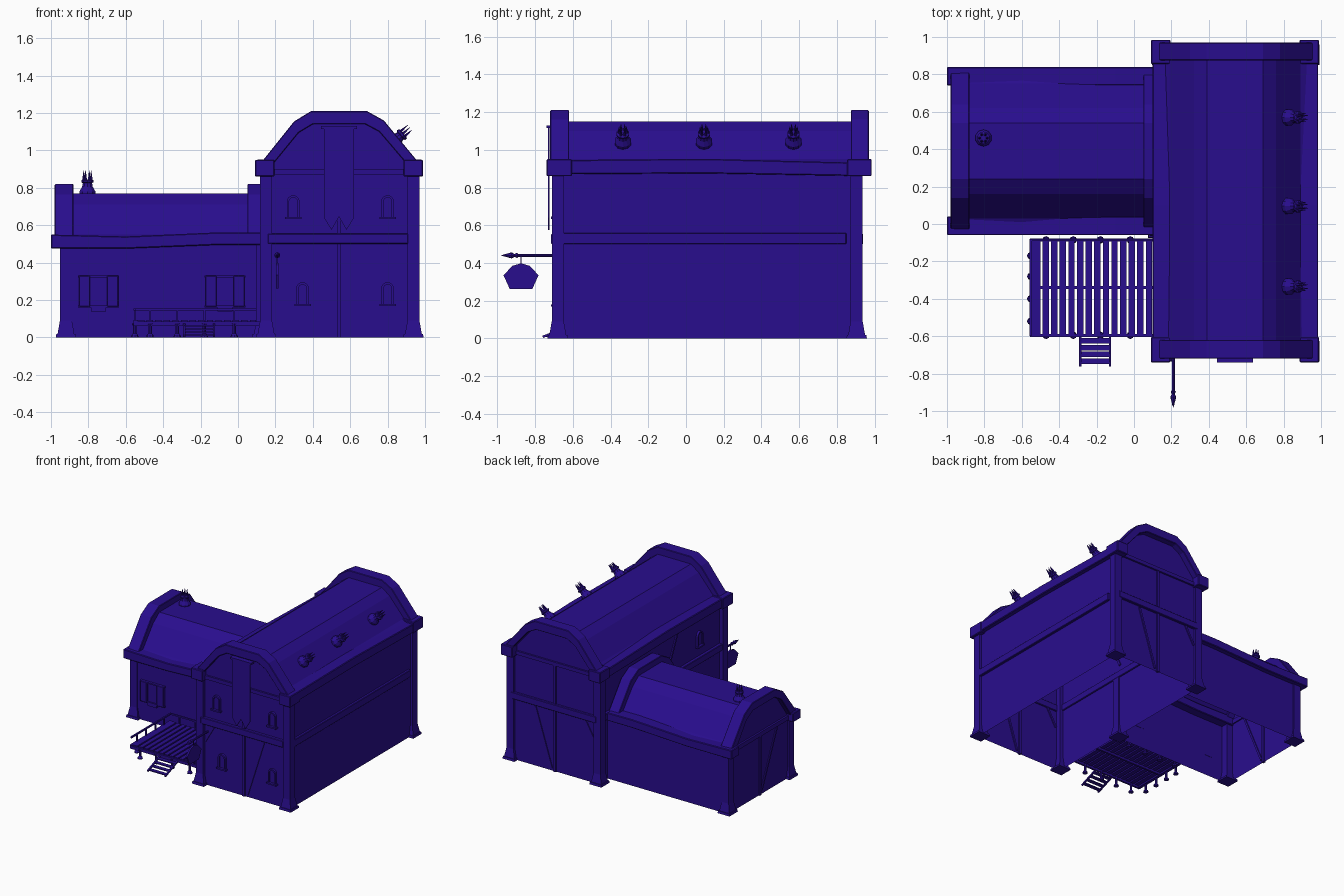
import bpy, bmesh, math
from mathutils import Vector, Matrix

mat = bpy.data.materials.new("indigo")
mat.diffuse_color = (0.022, 0.004, 0.27, 1)


def finish(name, bm, bevel=0):
    bmesh.ops.recalc_face_normals(bm, faces=bm.faces)
    me = bpy.data.meshes.new(name)
    bm.to_mesh(me)
    bm.free()
    me.materials.append(mat)
    ob = bpy.data.objects.new(name, me)
    bpy.context.collection.objects.link(ob)
    if bevel:
        m = ob.modifiers.new("bevel", 'BEVEL')
        m.width, m.segments = bevel, 1
    return ob


def prism(name, pts, axis, a, b, skip_last=False, caps=(True, True), bevel=0):
    """Extrude a profile: axis 'y' takes (x, z), 'x' takes (y, z), 'z' takes (x, y)."""
    place = {'y': lambda p, t: (p[0], t, p[1]),
             'x': lambda p, t: (t, p[0], p[1]),
             'z': lambda p, t: (p[0], p[1], t)}[axis]
    bm = bmesh.new()
    A = [bm.verts.new(place(p, a)) for p in pts]
    B = [bm.verts.new(place(p, b)) for p in pts]
    n = len(pts)
    for i in range(n - 1 if skip_last else n):
        j = (i + 1) % n
        bm.faces.new((A[i], A[j], B[j], B[i]))
    if caps[0]:
        bm.faces.new(A)
    if caps[1]:
        bm.faces.new(B[::-1])
    return finish(name, bm, bevel)


def box(name, x0, x1, y0, y1, z0, z1, bevel=0):
    return prism(name, [(x0, y0), (x1, y0), (x1, y1), (x0, y1)], 'z', z0, z1, bevel=bevel)


def beam(name, p, q, w):
    p, q = Vector(p), Vector(q)
    bm = bmesh.new()
    rot = (q - p).to_track_quat('Z', 'Y').to_matrix().to_4x4()
    bmesh.ops.create_cube(bm, size=1, matrix=Matrix.Translation((p + q) / 2) @ rot
                          @ Matrix.Diagonal((w, w, (q - p).length, 1)))
    return finish(name, bm)


def lathe(name, prof, loc, axis=(0, 0, 1), sides=10, spikes=0):
    """Revolve (radius, height) points about an axis, optionally with a crown of spikes."""
    M = Matrix.Translation(loc) @ Vector(axis).to_track_quat('Z', 'Y').to_matrix().to_4x4()
    bm = bmesh.new()
    for (r0, h0), (r1, h1) in zip(prof, prof[1:]):
        bmesh.ops.create_cone(bm, cap_ends=True, segments=sides, radius1=r0, radius2=r1,
                              depth=h1 - h0, matrix=M @ Matrix.Translation((0, 0, (h0 + h1) / 2)))
    for i in range(spikes):
        a = math.tau * i / spikes
        bmesh.ops.create_cone(bm, cap_ends=True, segments=5, radius1=0.009, radius2=0.001, depth=0.055,
                              matrix=M @ Matrix.Translation((0.02 * math.cos(a), 0.02 * math.sin(a), prof[-1][1] + 0.02)))
    return finish(name, bm)


def post(name, x, y, top, w=0.032):
    # square corner post with a flared foot
    for nm, r0, r1, z0, z1 in (("foot", w * 1.7, w * 1.6, 0, 0.018), ("flare", w * 1.4, w, 0.018, 0.09), ("shaft", w, w, 0.09, top)):
        bm = bmesh.new()
        bmesh.ops.create_cone(bm, cap_ends=True, segments=4, radius1=r0 * 1.414, radius2=r1 * 1.414, depth=z1 - z0,
                              matrix=Matrix.Translation((x, y, (z0 + z1) / 2)) @ Matrix.Rotation(math.pi / 4, 4, 'Z'))
        finish(name + "_" + nm, bm)


def arch(c, z0, z1, hw, n=8):
    return ([(c - hw, z0)] + [(c - hw * math.cos(math.pi * i / n), z1 - hw + hw * math.sin(math.pi * i / n))
                              for i in range(n + 1)] + [(c + hw, z0)])


def arched_opening(name, axis, c, z0, z1, hw, wall, out, sill=True):
    outer, inner = arch(c, z0, z1, hw), arch(c, z0, z1 - 0.012, hw - 0.012)
    prism(name + "_frame", outer + inner[::-1], axis, wall, wall + out)
    prism(name + "_panel", inner, axis, wall, wall + out * 0.4)
    if sill:
        s = hw + 0.01
        prism(name + "_sill", [(c - s, z0 - 0.012), (c + s, z0 - 0.012), (c + s, z0), (c - s, z0)], axis, wall, wall + out * 1.5)


# main hall shell (open underneath)
prism("main_hall", [(0.15, 0), (0.15, 0.92), (0.19, 0.95), (0.32, 1.1), (0.39, 1.15), (0.69, 1.15), (0.76, 1.1),
                    (0.89, 0.95), (0.95, 0.92), (0.95, 0)], 'y', -0.69, 0.92, skip_last=True)
# wing shell, open underneath and where it meets the hall
prism("wing", [(-0.03, 0), (-0.03, 0.52), (0.03, 0.55), (0.16, 0.71), (0.24, 0.77), (0.54, 0.77), (0.62, 0.71),
               (0.75, 0.55), (0.80, 0.52), (0.80, 0)], 'x', -0.94, 0.15, skip_last=True, caps=(True, False))

# gable parapets
outer = [(0.12, 0.93), (0.30, 1.155), (0.39, 1.21), (0.69, 1.21), (0.78, 1.16), (0.97, 0.93)]
inner = [(0.19, 0.93), (0.325, 1.095), (0.40, 1.14), (0.68, 1.14), (0.755, 1.10), (0.90, 0.93)]
for nm, a, b in (("front", -0.72, -0.62), ("back", 0.875, 0.97)):
    prism("main_parapet_" + nm, outer + inner[::-1], 'y', a, b, bevel=0.004)
    for x0, x1 in ((0.09, 0.195), (0.885, 0.99)):
        box("main_parapet_end_" + nm, x0, x1, a - 0.02, b + 0.015, 0.86, 0.95, 0.005)
    box("main_gable_tie_" + nm, 0.15, 0.95, *((-0.705, -0.68) if a < 0 else (0.91, 0.935)), 0.87, 0.90)
outer = [(-0.04, 0.53), (0.14, 0.765), (0.24, 0.82), (0.54, 0.82), (0.64, 0.765), (0.82, 0.53)]
inner = [(0.04, 0.53), (0.165, 0.705), (0.25, 0.755), (0.53, 0.755), (0.615, 0.705), (0.74, 0.53)]
for nm, a, b in (("left", -0.98, -0.88), ("right", 0.05, 0.14)):
    prism("wing_parapet_" + nm, outer + inner[::-1], 'x', a, b, bevel=0.004)
box("wing_gable_tie", -0.955, -0.93, -0.03, 0.8, 0.485, 0.52)

# eave beams
for x0, x1 in ((0.10, 0.195), (0.885, 0.985)):
    prism("main_eave", [(-0.74, 0.87), (0.1, 0.875), (0.98, 0.86), (0.98, 0.93), (0.1, 0.952), (-0.74, 0.945)], 'x', x0, x1, bevel=0.005)
for y0, y1 in ((-0.06, 0.04), (0.74, 0.84)):
    prism("wing_eave", [(-1, 0.475), (-0.6, 0.475), (-0.1, 0.495), (0.13, 0.495), (0.13, 0.56), (-0.1, 0.562),
                        (-0.6, 0.54), (-1, 0.55)], 'y', y0, y1, bevel=0.005)

# corner posts
for x in (0.15, 0.938):
    for y in (-0.68, 0.905):
        post("main_post", x, y, 0.88)
for x, y in ((-0.92, -0.005), (-0.92, 0.775)):
    post("wing_post", x, y, 0.5)
post("junction_post", 0.13, -0.02, 0.5)

# belt course round the hall
box("belt_front", 0.16, 0.91, -0.715, -0.68, 0.50, 0.555, 0.004)
box("belt_back", 0.16, 0.93, 0.91, 0.94, 0.50, 0.555, 0.004)
box("belt_right", 0.94, 0.97, -0.71, 0.85, 0.50, 0.56, 0.004)
box("belt_left", 0.125, 0.16, -0.70, 0.90, 0.50, 0.555, 0.004)

# timber studs and braces
for nm, y in (("front", -0.69), ("back", 0.92)):
    beam("stud_" + nm, (0.54, y, 0), (0.54, y, 0.89), 0.022)
    beam("brace_right_" + nm, (0.57, y, 0.02), (0.72, y, 0.49), 0.016)
    beam("brace_left_" + nm, (0.19, y, 0.36), (0.27, y, 0.5), 0.016)
beam("wing_stud", (-0.94, 0.39, 0), (-0.94, 0.39, 0.5), 0.022)
beam("wing_brace", (-0.94, 0.37, 0.03), (-0.94, 0.17, 0.48), 0.016)
beam("hall_side_brace", (0.15, -0.1, 0.86), (0.15, 0.02, 0.6), 0.018)

# arched windows and door
for x, z in ((0.295, 0.645), (0.80, 0.645), (0.345, 0.18), (0.80, 0.18)):
    arched_opening("front_window", 'y', x, z, z + 0.115, 0.034, -0.69, -0.018)
arched_opening("side_window", 'x', -0.38, 0.645, 0.76, 0.034, 0.15, -0.018)
arched_opening("side_door", 'x', -0.32, 0.09, 0.38, 0.075, 0.15, -0.022, sill=False)

# shuttered wing windows
for c in (-0.745, -0.07):
    box("wing_window_panel", c - 0.045, c + 0.045, -0.038, -0.028, 0.17, 0.325)
    for s in (-1, 1):
        x = c + s * 0.075
        box("shutter", x - 0.03, x + 0.03, -0.055, -0.03, 0.165, 0.33, 0.003)
    for z in (0.165, 0.325):
        box("window_rail", c - 0.11, c + 0.11, -0.05, -0.03, z - 0.005, z + 0.006)
    box("window_bracket", c - 0.04, c + 0.04, -0.05, -0.03, 0.14, 0.16)

# gable banner with a swallow tail
prism("banner", [(0.46, 1.12), (0.46, 0.64), (0.50, 0.575), (0.54, 0.645), (0.58, 0.575), (0.62, 0.64), (0.62, 1.12)],
      'y', -0.733, -0.725)
box("banner_rod", 0.445, 0.635, -0.74, -0.70, 1.115, 1.13)

# hanging sign
lathe("sign_pole", [(0.008, 0), (0.008, 0.2), (0.014, 0.205), (0.008, 0.22), (0.016, 0.235), (0.012, 0.25), (0.001, 0.29)],
      (0.21, -0.69, 0.44), (0, -1, 0), 8)
beam("sign_hook", (0.21, -0.875, 0.44), (0.21, -0.875, 0.39), 0.006)
prism("sign_board", [(-0.935, 0.262), (-0.815, 0.262), (-0.782, 0.335), (-0.83, 0.385), (-0.875, 0.398), (-0.92, 0.385), (-0.968, 0.335)],
      'x', 0.203, 0.217)

# crowned chimney pots
pot = [(0.045, 0), (0.045, 0.02), (0.03, 0.045), (0.026, 0.065), (0.034, 0.07), (0.034, 0.08), (0.024, 0.085)]
for y in (-0.335, 0.095, 0.57):
    lathe("roof_pot", pot, (0.82, 1.035, 0)[:1] + (y, 1.035), (0.75, 0, 0.66), spikes=6)
lathe("wing_pot", pot, (-0.805, 0.46, 0.76), spikes=6)

# porch deck
for i in range(14):
    x = -0.535 + i * 0.046
    box("deck_plank", x, x + 0.034, -0.59, -0.085, 0.078, 0.092)
for y in (-0.595, -0.34, -0.085):
    box("deck_joist", -0.555, 0.13, y - 0.008, y + 0.008, 0.062, 0.086)
box("deck_edge", -0.56, -0.535, -0.60, -0.08, 0.065, 0.092)
legs = [(x, y) for x in (-0.47, -0.325, -0.18, -0.02) for y in (-0.595, -0.085)]
legs += [(-0.552, y) for y in (-0.17, -0.28, -0.4, -0.52)]
for x, y in legs:
    lathe("deck_leg", [(0.02, 0), (0.018, 0.012), (0.009, 0.022), (0.009, 0.06), (0.016, 0.075)], (x, y, 0), sides=8)
    if y != -0.595:
        beam("rail_post", (x, y, 0.08), (x, y, 0.15), 0.01)
beam("rail_left", (-0.552, -0.595, 0.15), (-0.552, -0.08, 0.15), 0.012)
beam("rail_back", (-0.55, -0.085, 0.15), (0.1, -0.085, 0.15), 0.012)

# porch steps
for i in range(4):
    y, z = -0.625 - i * 0.036, 0.066 - i * 0.017
    box("step", -0.285, -0.13, y - 0.015, y + 0.015, z - 0.008, z)
for x in (-0.287, -0.128):
    beam("step_stringer", (x, -0.60, 0.07), (x, -0.76, 0.008), 0.012)
